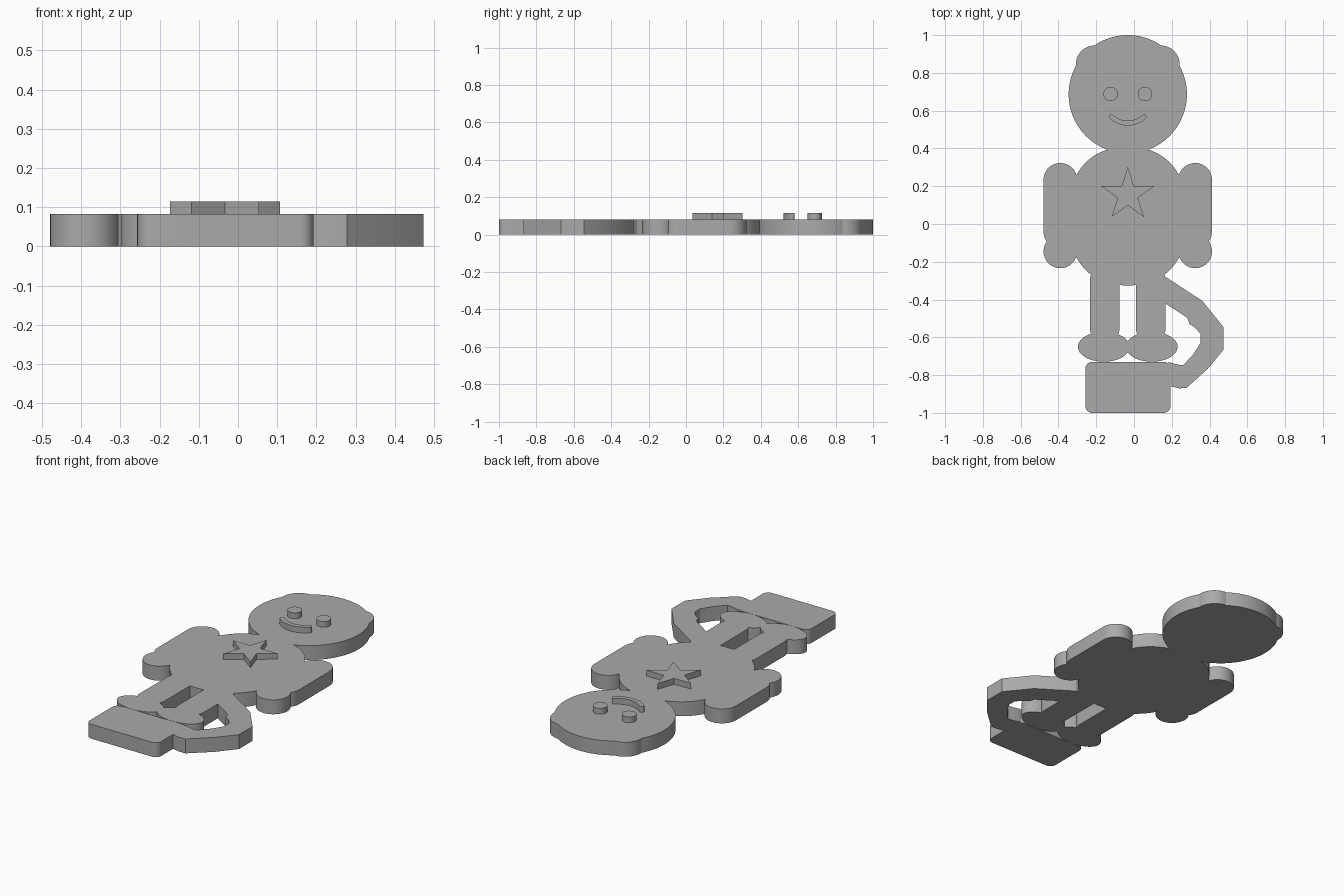
import bpy, bmesh
from math import sin, cos, pi, radians
from mathutils import Vector
from mathutils.geometry import delaunay_2d_cdt

cube = bpy.data.objects.get("Cube")
if cube:
    bpy.data.objects.remove(cube, do_unlink=True)

AXIS = -0.033        # mirror line of the figure
PLATE = 0.082        # plate thickness
RAISED = 0.115       # top of the raised details

grey = bpy.data.materials.new("plain grey")
grey.use_nodes = True
grey.diffuse_color = (0.4, 0.4, 0.4, 1)
grey.node_tree.nodes["Principled BSDF"].inputs["Base Color"].default_value = (0.4, 0.4, 0.4, 1)


def arc(cx, cy, r, start, end, n=24):
    angles = [radians(start + (end - start) * i / n) for i in range(n + 1)]
    return [(cx + r * cos(a), cy + r * sin(a)) for a in angles]


def oval(cx, cy, a, b, power=2, n=96):
    points = []
    for i in range(n):
        c, s = cos(2 * pi * i / n), sin(2 * pi * i / n)
        x, y = abs(c) ** (2 / power), abs(s) ** (2 / power)
        points.append((cx + a * (x if c > 0 else -x), cy + b * (y if s > 0 else -y)))
    return points


def capsule(cx, low, high, r):
    return arc(cx, high, r, 0, 180) + arc(cx, low, r, 180, 360)


def rounded_box(x0, x1, y0, y1, r):
    return (arc(x1 - r, y1 - r, r, 0, 90, 8) + arc(x0 + r, y1 - r, r, 90, 180, 8)
            + arc(x0 + r, y0 + r, r, 180, 270, 8) + arc(x1 - r, y0 + r, r, 270, 360, 8))


def slab(name, outlines, z0, z1):
    """Merge overlapping outlines into one flat shape and extrude it."""
    points, loops = [], []
    for outline in outlines:
        loops.append(list(range(len(points), len(points) + len(outline))))
        points += [Vector(p) for p in outline]
    verts, _, faces, _, _, sources = delaunay_2d_cdt(points, [], loops, 0, 1e-5)
    bm = bmesh.new()
    bv = [bm.verts.new((v.x, v.y, z0)) for v in verts]
    for face, source in zip(faces, sources):
        if source:
            bm.faces.new([bv[i] for i in face])
    bmesh.ops.delete(bm, geom=[v for v in bm.verts if not v.link_faces], context='VERTS')
    top = bmesh.ops.extrude_face_region(bm, geom=bm.faces[:], use_keep_orig=True)["geom"]
    moved = [g for g in top if isinstance(g, bmesh.types.BMVert)]
    bmesh.ops.translate(bm, verts=moved, vec=(0, 0, z1 - z0))
    bmesh.ops.recalc_face_normals(bm, faces=bm.faces[:])
    mesh = bpy.data.meshes.new(name)
    bm.to_mesh(mesh)
    bm.free()
    mesh.materials.append(grey)
    obj = bpy.data.objects.new(name, mesh)
    bpy.context.collection.objects.link(obj)
    bpy.ops.object.select_all(action='DESELECT')
    obj.select_set(True)
    bpy.context.view_layer.objects.active = obj
    bpy.ops.object.shade_smooth_by_angle(angle=radians(25))
    return obj


# Head and torso
shapes = [oval(AXIS, 0.687, 0.313, 0.313), oval(AXIS, 0.041, 0.318, 0.366, 2.3)]

# Paired ears, arms, hands, legs and feet
for side in (-1, 1):
    shapes += [
        oval(AXIS + side * 0.175, 0.845, 0.1, 0.1, n=48),
        capsule(AXIS + side * 0.357, -0.04, 0.234, 0.089),
        oval(AXIS + side * 0.357, -0.145, 0.089, 0.089, n=48),
        capsule(AXIS + side * 0.122, -0.55, -0.30, 0.079),
        oval(AXIS + side * 0.127, -0.65, 0.137, 0.079, n=64),
    ]

# Base block
shapes.append(rounded_box(-0.257, 0.193, -1.0, -0.73, 0.035))

# Bent tail joining the hip to the base
tail_inner = [(0.10, -0.38), (0.17, -0.423), (0.283, -0.497), (0.294, -0.53), (0.325, -0.55),
              (0.352, -0.582), (0.352, -0.63), (0.315, -0.688), (0.262, -0.746),
              (0.235, -0.745), (0.19, -0.733), (0.15, -0.74)]
tail_outer = [(0.15, -0.85), (0.19, -0.858), (0.24, -0.87), (0.278, -0.868), (0.39, -0.767),
              (0.473, -0.667), (0.473, -0.545), (0.362, -0.407), (0.167, -0.28), (0.10, -0.25)]
shapes.append(tail_inner + tail_outer)
slab("figure_plate", shapes, 0, PLATE)

# Raised eyes
for name, side in (("right_eye", -1), ("left_eye", 1)):
    slab(name, [oval(AXIS + side * 0.091, 0.688, 0.038, 0.038, n=40)], PLATE, RAISED)

# Raised smile: a curved band with rounded ends
R, HALF, SWEEP, MID = 0.128, 0.013, 42, 0.662
ends = [(AXIS + R * cos(radians(a)), MID + R * sin(radians(a))) for a in (270 + SWEEP, 270 - SWEEP)]
smile = (arc(AXIS, MID, R + HALF, 270 - SWEEP, 270 + SWEEP)[:-1]
         + arc(*ends[0], HALF, SWEEP - 90, SWEEP + 90, 8)[:-1]
         + arc(AXIS, MID, R - HALF, 270 + SWEEP, 270 - SWEEP)[:-1]
         + arc(*ends[1], HALF, 90 - SWEEP, 270 - SWEEP, 8)[:-1])
slab("smile", [smile], PLATE, RAISED)

# Raised chest star
star = []
for i in range(10):
    r, a = (0.147, 0.056)[i % 2], radians(90 + 36 * i)
    star.append((AXIS + r * cos(a), 0.155 + r * sin(a)))
slab("chest_star", [star], PLATE, RAISED)
